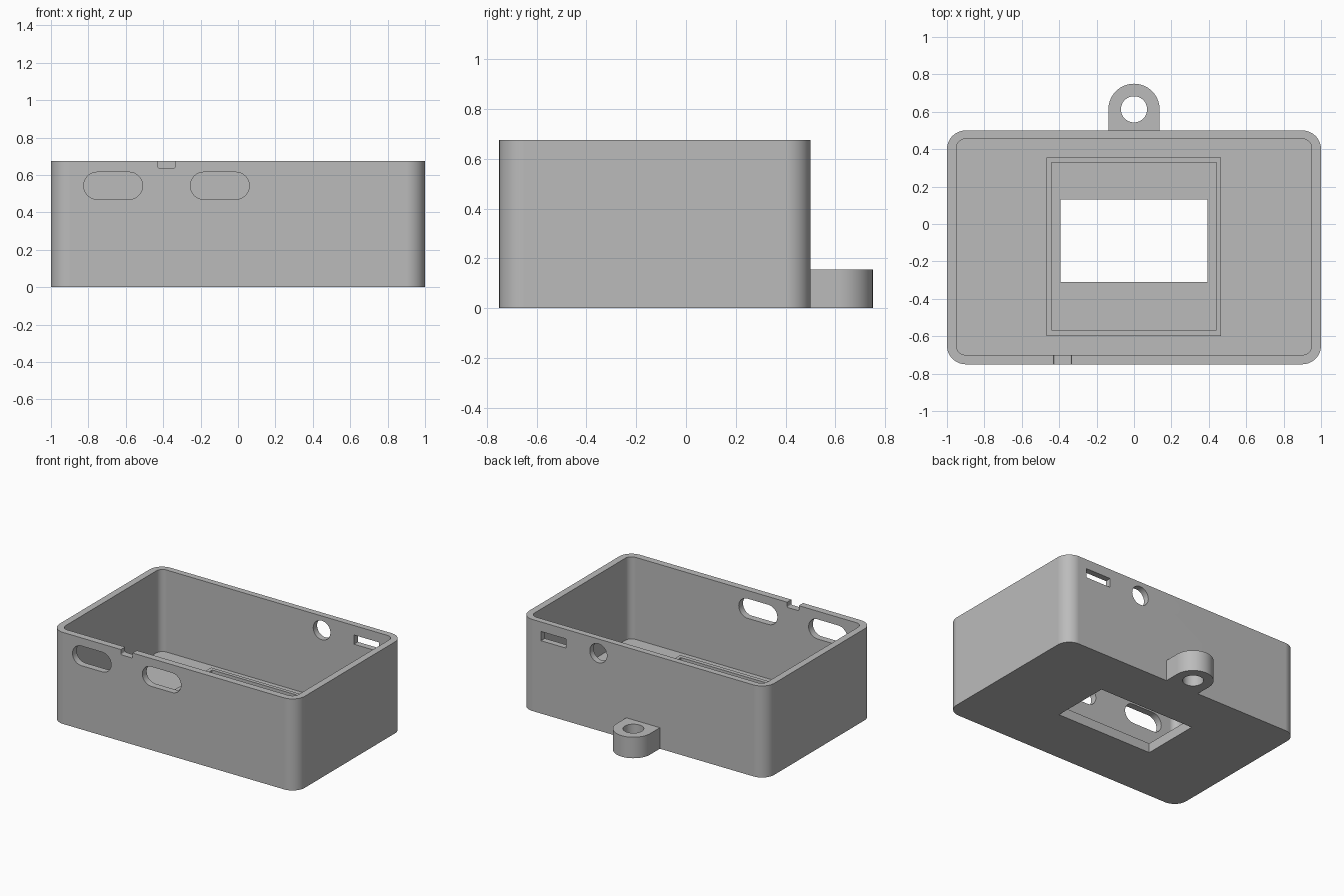
import bpy
import bmesh
from math import cos, sin, pi

if "Cube" in bpy.data.objects:
    bpy.data.objects.remove(bpy.data.objects["Cube"], do_unlink=True)

grey = bpy.data.materials.new("plain grey plastic")
grey.use_nodes = True
grey.diffuse_color = (0.5, 0.5, 0.5, 1)
grey.node_tree.nodes["Principled BSDF"].inputs["Base Color"].default_value = (0.5, 0.5, 0.5, 1)


def rounded(u0, u1, v0, v1, r=0.0, steps=12):
    """Outline of a rectangle with rounded corners; a full radius gives a slot or a circle."""
    if r == 0:
        return [(u0, v0), (u1, v0), (u1, v1), (u0, v1)]
    corners = [(u1 - r, v1 - r), (u0 + r, v1 - r), (u0 + r, v0 + r), (u1 - r, v0 + r)]
    return [(cu + r * cos((q + i / steps) * pi / 2), cv + r * sin((q + i / steps) * pi / 2))
            for q, (cu, cv) in enumerate(corners) for i in range(steps + 1)]


def prism(name, outline, low, high, along="z"):
    """Extrude an outline along z, or along y with the outline drawn in x and z."""
    bm = bmesh.new()
    verts = [bm.verts.new((u, v, low) if along == "z" else (u, low, v)) for u, v in outline]
    bmesh.ops.remove_doubles(bm, verts=verts, dist=0.0001)
    face = bm.faces.new(bm.verts[:])
    made = bmesh.ops.extrude_face_region(bm, geom=[face])["geom"]
    step = (0, 0, high - low) if along == "z" else (0, high - low, 0)
    bmesh.ops.translate(bm, vec=step, verts=[g for g in made if isinstance(g, bmesh.types.BMVert)])
    bmesh.ops.recalc_face_normals(bm, faces=bm.faces[:])
    mesh = bpy.data.meshes.new(name)
    bm.to_mesh(mesh)
    bm.free()
    mesh.materials.append(grey)
    obj = bpy.data.objects.new(name, mesh)
    bpy.context.collection.objects.link(obj)
    return obj


def finish(obj, cutters):
    """Cut the openings, then smooth the rounded sides."""
    bpy.ops.object.select_all(action="DESELECT")
    bpy.context.view_layer.objects.active = obj
    obj.select_set(True)
    for cutter in cutters:
        mod = obj.modifiers.new("cut", "BOOLEAN")
        mod.operation = "DIFFERENCE"
        mod.solver = "EXACT"
        mod.object = cutter
        bpy.ops.object.modifier_apply(modifier=mod.name)
        bpy.data.objects.remove(cutter, do_unlink=True)
    bpy.ops.object.shade_smooth_by_angle(angle=pi / 6)
    mod = obj.modifiers.new("even shading", "WEIGHTED_NORMAL")
    mod.keep_sharp = True


TOP, FLOOR = 0.675, 0.07
BACK, FRONT = (0.4, 0.6), (-0.8, -0.65)

# Open case: cavity, floor window, front slots and notch, back round hole and slit
case = prism("case", rounded(-1, 1, -0.75, 0.5, 0.1), 0, TOP)
finish(case, [
    prism("cavity", rounded(-0.95, 0.95, -0.7, 0.455, 0.05), FLOOR, 1),
    prism("floor_window", rounded(-0.393, 0.393, -0.31, 0.13), -0.1, 0.2),
    prism("left_slot", rounded(-0.825, -0.51, 0.47, 0.615, 0.0725), *FRONT, "y"),
    prism("right_slot", rounded(-0.255, 0.06, 0.47, 0.615, 0.0725), *FRONT, "y"),
    prism("rim_notch", rounded(-0.43, -0.335, 0.637, 0.8, 0.01), *FRONT, "y"),
    prism("round_hole", rounded(0.295, 0.435, 0.5, 0.64, 0.07), *BACK, "y"),
    prism("slit", rounded(0.627, 0.833, 0.537, 0.605), *BACK, "y"),
])

# Low raised frame around the window
frame = prism("window_frame", rounded(-0.468, 0.465, -0.598, 0.355), FLOOR, 0.11)
finish(frame, [prism("frame_opening", rounded(-0.44, 0.44, -0.568, 0.328), 0, 0.2)])

# Hanging lug on the back
arc = [(0.137 * cos(i * pi / 32), 0.613 + 0.137 * sin(i * pi / 32)) for i in range(33)]
lug = prism("hanging_lug", [(-0.137, 0.5), (0.137, 0.5)] + arc, 0, 0.155)
finish(lug, [prism("lug_hole", rounded(-0.07, 0.07, 0.543, 0.683, 0.07), -0.1, 0.3)])
